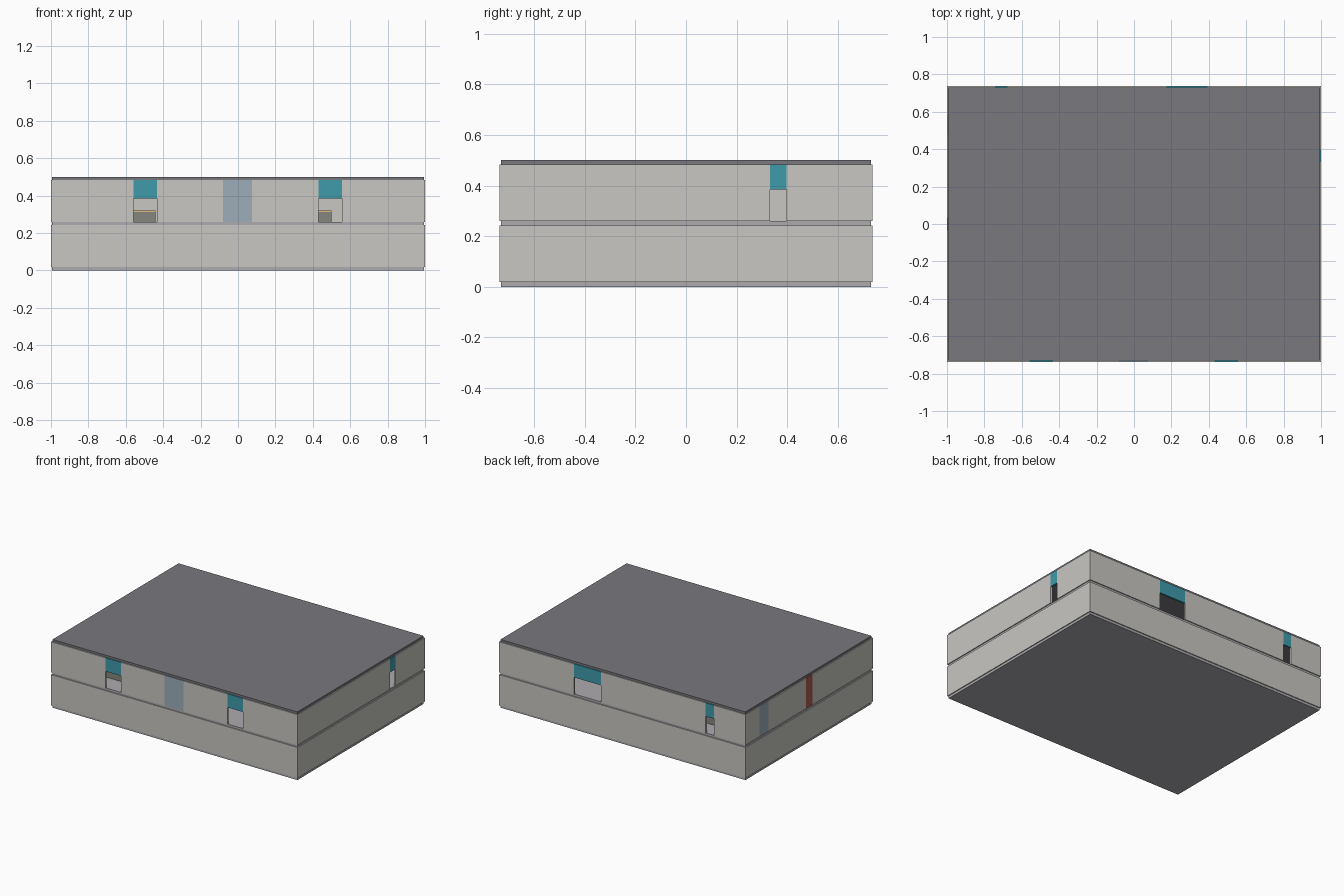
import bpy

if "Cube" in bpy.data.objects:
    bpy.data.objects.remove(bpy.data.objects["Cube"])

HX, HY, T = 1.0, 0.737, 0.0135      # outer half sizes and wall thickness
FLOORS = [(0.018, 0.243), (0.26, 0.484)]
HEAD = 0.385                        # height of the door heads


def material(name, rgb):
    m = bpy.data.materials.new(name)
    m.diffuse_color = (*rgb, 1)
    m.use_nodes = True
    m.node_tree.nodes["Principled BSDF"].inputs["Base Color"].default_value = m.diffuse_color
    return m


WALL = material("plaster", (0.58, 0.57, 0.54))
SLAB = material("floor_grey", (0.42, 0.41, 0.43))
ROOF = material("roof_grey", (0.19, 0.19, 0.21))
TEAL = material("teal", (0.05, 0.33, 0.41))
BLUE = material("pale_blue", (0.34, 0.42, 0.48))
RED = material("red", (0.40, 0.11, 0.09))
OLIVE = material("olive_grey", (0.24, 0.24, 0.21))
TAN = material("tan", (0.75, 0.50, 0.22))


def box(name, lo, hi, mat):
    bpy.ops.mesh.primitive_cube_add(size=1, location=[(a + b) / 2 for a, b in zip(lo, hi)])
    o = bpy.context.object
    o.name = name
    o.scale = [b - a for a, b in zip(lo, hi)]
    bpy.ops.object.transform_apply(location=False, rotation=False, scale=True)
    o.data.materials.append(mat)


def piece(name, side, a, b, z0, z1, mat):
    # a span of one outer wall, measured along that wall
    if side in ("front", "back"):
        y = -HY if side == "front" else HY - T
        box(name, (a, y, z0), (b, y + T, z1), mat)
    else:
        x = -HX if side == "left" else HX - T
        box(name, (x, a, z0), (x + T, b, z1), mat)


# Slabs, set in slightly from the wall faces
for name, z0, z1, mat in (("ground_slab", 0, 0.018, SLAB),
                          ("middle_slab", 0.243, 0.26, SLAB),
                          ("roof_slab", 0.484, 0.5, ROOF)):
    box(name, (-HX + T / 2, -HY + T / 2, z0), (HX - T / 2, HY - T / 2, z1), mat)

# Openings in the upper storey: start, end, kind
openings = {
    "front": [(-0.56, -0.433, "door"), (-0.08, 0.075, "window"), (0.43, 0.556, "door")],
    "back": [(-0.742, -0.675, "door"), (0.175, 0.392, "door")],
    "left": [(-0.036, 0.036, "red"), (0.475, 0.575, "window")],
    "right": [(0.332, 0.398, "door")],
}

for side, gaps in openings.items():
    end = HX if side in ("front", "back") else HY - T
    z0, z1 = FLOORS[0]
    piece("lower_wall_" + side, side, -end, end, z0, z1, WALL)
    z0, z1 = FLOORS[1]
    start = -end
    for a, b, kind in gaps:
        piece("upper_wall_" + side, side, start, a, z0, z1, WALL)
        if kind == "door":
            piece("door_header", side, a, b, HEAD, z1, TEAL)
        elif kind == "window":
            piece("window_pane", side, a, b, z0, z1, BLUE)
        else:
            piece("red_panel", side, a, b, z0, z1, RED)
        start = b
    piece("upper_wall_" + side, side, start, end, z0, z1, WALL)

# Low furniture glimpsed through the doors
for name, x0, x1, y0, y1 in (("left_bench", -0.78, -0.44, -0.59, -0.40),
                             ("right_bench", 0.20, 0.50, -0.35, -0.15),
                             ("back_bench", -0.70, -0.45, 0.46, 0.60)):
    box(name, (x0, y0, 0.26), (x1, y1, 0.312), OLIVE)
    box(name + "_top", (x0, y0, 0.312), (x1, y1, 0.32), TAN)
